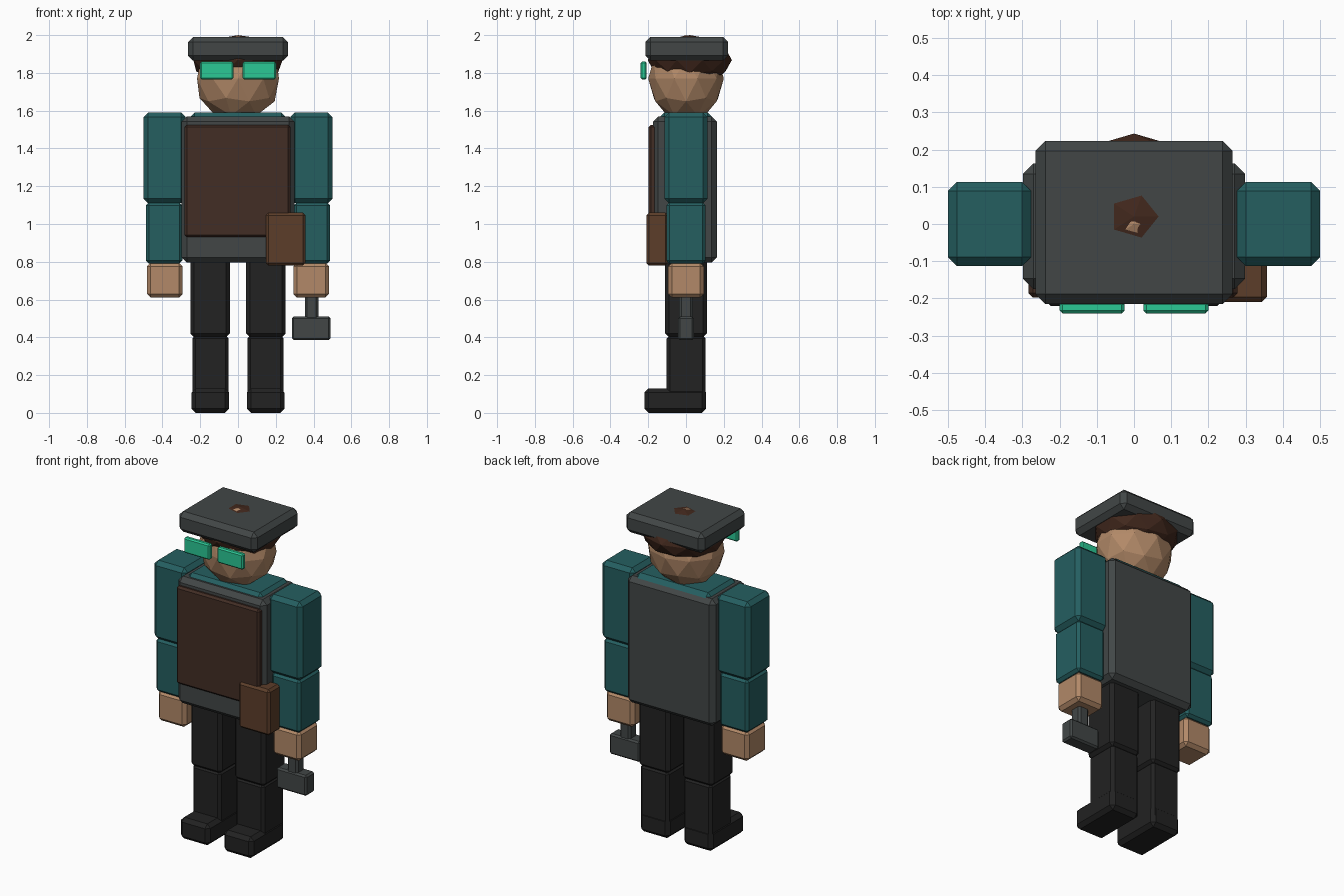
import bpy
import bmesh
from mathutils import Matrix, Vector

default = bpy.data.objects.get("Cube")
if default:
    bpy.data.objects.remove(default, do_unlink=True)


def material(name, r, g, b):
    m = bpy.data.materials.new(name)
    m.use_nodes = True
    m.diffuse_color = (r, g, b, 1)
    bsdf = next(n for n in m.node_tree.nodes if n.type == 'BSDF_PRINCIPLED')
    bsdf.inputs["Base Color"].default_value = (r, g, b, 1)
    return m


teal = material("teal cloth", 0.018, 0.114, 0.118)
skin = material("skin", 0.445, 0.25, 0.138)
grey = material("dark grey", 0.054, 0.062, 0.062)
green = material("green lens", 0.024, 0.58, 0.3)
brown = material("dark brown leather", 0.054, 0.026, 0.018)
tan = material("brown leather", 0.107, 0.048, 0.023)
black = material("black cloth", 0.016, 0.016, 0.016)
hair_brown = material("hair brown", 0.054, 0.021, 0.012)


def add_object(name, bm, mat):
    mesh = bpy.data.meshes.new(name)
    bm.to_mesh(mesh)
    bm.free()
    mesh.materials.append(mat)
    obj = bpy.data.objects.new(name, mesh)
    bpy.context.collection.objects.link(obj)
    return obj


def box(name, mat, xs, ys, zs, chamfer):
    """Chamfered box given its extent along each axis."""
    bm = bmesh.new()
    size = [b - a for a, b in (xs, ys, zs)]
    mid = Vector([(a + b) / 2 for a, b in (xs, ys, zs)])
    bmesh.ops.create_cube(bm, size=1, matrix=Matrix.Translation(mid) @ Matrix.Diagonal((*size, 1)))
    obj = add_object(name, bm, mat)
    mod = obj.modifiers.new("chamfer", 'BEVEL')
    mod.width = chamfer
    mod.segments = 1
    return obj


def pair(name, mat, xs, ys, zs, chamfer):
    """The same box on the left (+x) and right (-x)."""
    box("left_" + name, mat, xs, ys, zs, chamfer)
    box("right_" + name, mat, (-xs[1], -xs[0]), ys, zs, chamfer)


def faceted_ball(name, mat, center, radii):
    bm = bmesh.new()
    bmesh.ops.create_icosphere(bm, subdivisions=2, radius=1,
                               matrix=Matrix.Translation(center) @ Matrix.Diagonal((*radii, 1)))
    return add_object(name, bm, mat)


# Head, hair, cap and glasses
faceted_ball("head", skin, (0, 0, 1.77), (0.228, 0.2, 0.23))
faceted_ball("hair", hair_brown, (0, 0.02, 1.868), (0.248, 0.223, 0.132))
box("cap", grey, (-0.265, 0.265), (-0.215, 0.223), (1.865, 1.99), 0.027)
pair("lens", green, (0.025, 0.2), (-0.24, -0.208), (1.765, 1.86), 0.008)

# Torso with vest, chest plate and pouch
box("shirt", teal, (-0.255, 0.255), (-0.14, 0.14), (0.85, 1.59), 0.025)
box("vest", grey, (-0.298, 0.298), (-0.175, 0.163), (0.795, 1.57), 0.028)
box("chest_plate", brown, (-0.283, 0.278), (-0.198, -0.15), (0.93, 1.525), 0.012)
box("pouch", tan, (0.147, 0.357), (-0.21, -0.095), (0.78, 1.06), 0.014)

# Arms
pair("upper_arm", teal, (0.277, 0.5), (-0.113, 0.113), (1.11, 1.59), 0.024)
pair("forearm", teal, (0.295, 0.488), (-0.104, 0.104), (0.79, 1.115), 0.016)
pair("hand", skin, (0.293, 0.482), (-0.095, 0.095), (0.61, 0.795), 0.02)

# Legs and boots
pair("thigh", black, (0.043, 0.252), (-0.11, 0.11), (0.4, 0.84), 0.02)
pair("shin", black, (0.05, 0.242), (-0.102, 0.104), (0.05, 0.41), 0.016)
pair("boot", black, (0.047, 0.246), (-0.22, 0.106), (0.0, 0.13), 0.022)

# Hammer held in the left hand
box("hammer_handle", grey, (0.354, 0.426), (-0.036, 0.036), (0.44, 0.66), 0.012)
box("hammer_head", grey, (0.285, 0.49), (-0.042, 0.042), (0.385, 0.51), 0.01)
